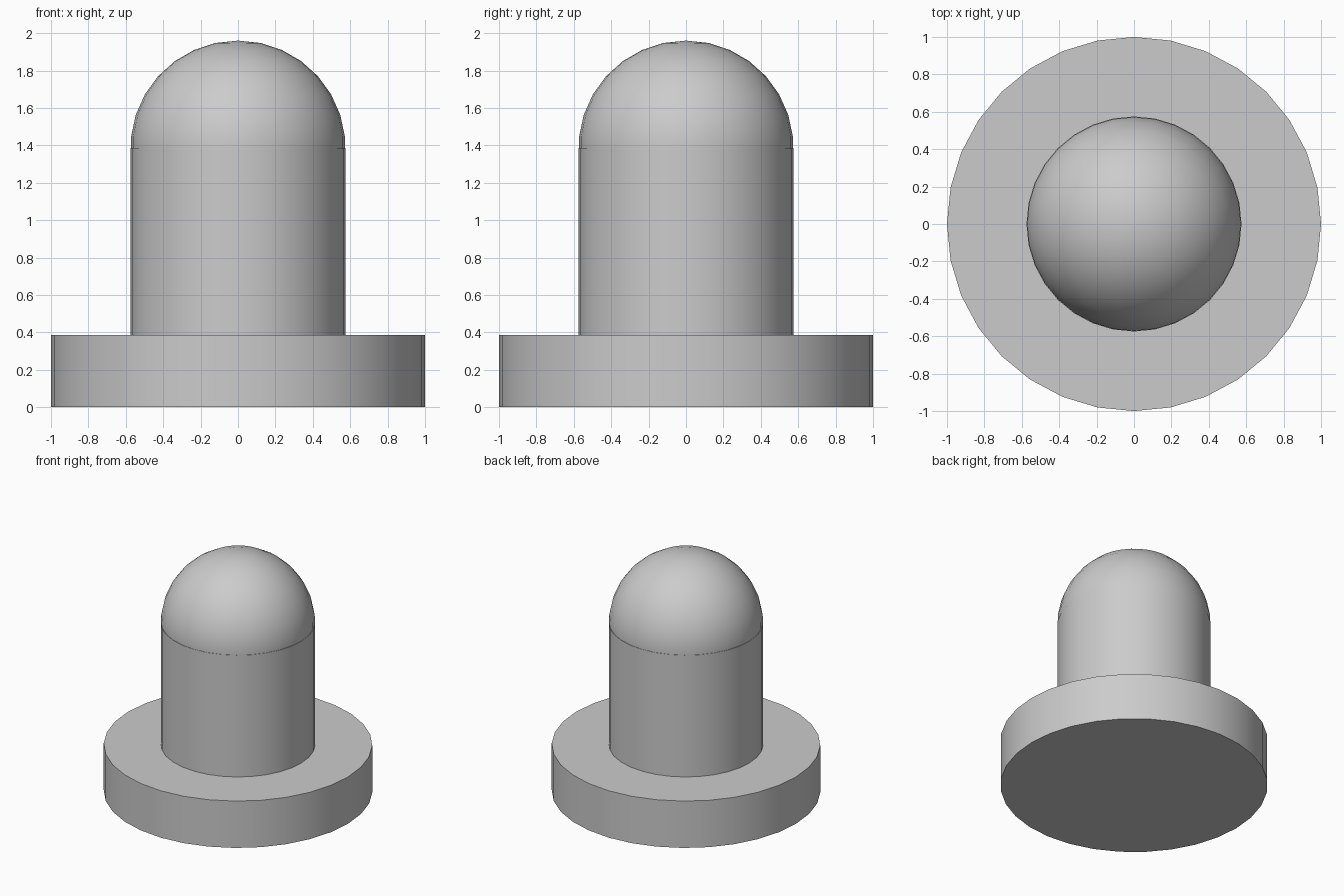
import bpy
import math

cube = bpy.data.objects.get("Cube")
if cube:
    bpy.data.objects.remove(cube, do_unlink=True)

BASE_TOP, SHAFT_TOP, SHAFT_RADIUS = 0.385, 1.385, 0.575

# Single grey finish
grey = bpy.data.materials.new("plain_grey")
grey.use_nodes = True
colour = (0.6, 0.6, 0.6, 1)
grey.diffuse_color = colour
grey.node_tree.nodes["Principled BSDF"].inputs["Base Color"].default_value = colour


def finish(name):
    part = bpy.context.object
    part.name = name
    part.data.materials.append(grey)
    bpy.ops.object.shade_smooth_by_angle(angle=math.radians(30))


def disc(name, radius, bottom, top):
    bpy.ops.mesh.primitive_cylinder_add(
        vertices=32, radius=radius, depth=top - bottom,
        location=(0, 0, (bottom + top) / 2))
    finish(name)


# Wide foot and upright shaft
disc("base", 1, 0, BASE_TOP)
disc("shaft", SHAFT_RADIUS, BASE_TOP, SHAFT_TOP)

# Ball seated halfway into the shaft, forming the rounded top
bpy.ops.mesh.primitive_uv_sphere_add(
    segments=32, ring_count=15, radius=SHAFT_RADIUS, location=(0, 0, SHAFT_TOP))
finish("dome")
